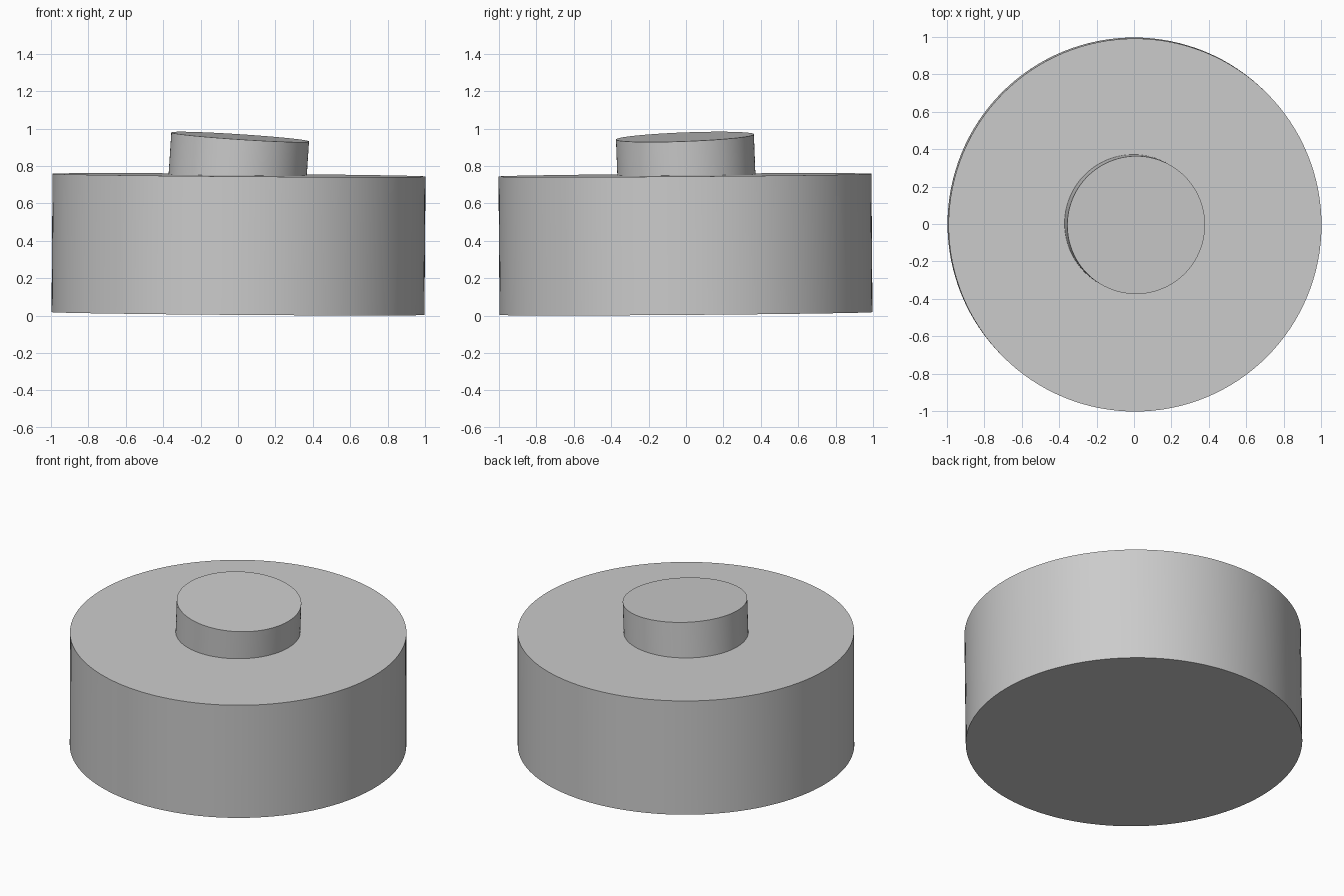
import bpy
from mathutils import Vector

cube = bpy.data.objects.get("Cube")
if cube:
    bpy.data.objects.remove(cube, do_unlink=True)

GREY = (0.6, 0.6, 0.6, 1)
grey = bpy.data.materials.new("plain grey")
grey.use_nodes = True
grey.diffuse_color = GREY
grey.node_tree.nodes["Principled BSDF"].inputs["Base Color"].default_value = GREY


def disc(name, radius, start, axis, length):
    """Cylinder rising from the start point along a slightly leaning axis."""
    axis = Vector(axis).normalized()
    bpy.ops.mesh.primitive_cylinder_add(
        vertices=128, radius=radius, depth=length,
        location=Vector(start) + axis * length / 2,
        rotation=axis.to_track_quat("Z", "Y").to_euler())
    obj = bpy.context.object
    obj.name = obj.data.name = name
    obj.data.materials.append(grey)
    bpy.ops.object.shade_smooth_by_angle()
    return obj


# Wide drum, tilted very slightly
disc("base_drum", 0.997, (0, 0, 0.011), (0.0075, -0.0075, 1), 0.74)

# Narrow raised stub, tilted a little more and sunk into the drum
disc("top_stub", 0.369, (-0.005, 0.004, 0.70), (0.065, -0.038, 1), 0.256)
